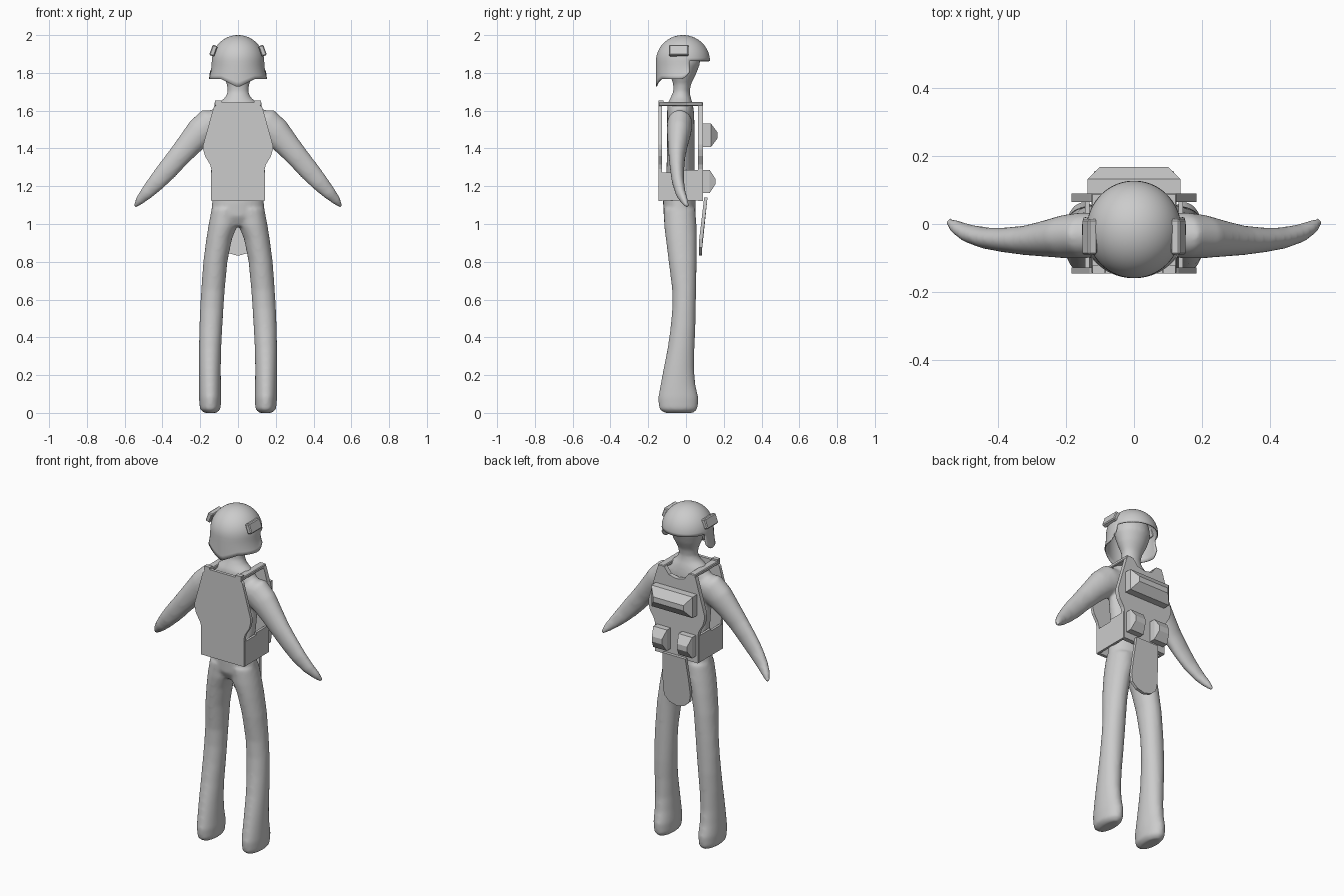
import bpy, bmesh, math
from mathutils import Vector

if "Cube" in bpy.data.objects:
    bpy.data.objects.remove(bpy.data.objects["Cube"])

grey = bpy.data.materials.new("light_grey")
grey.diffuse_color = (0.6, 0.6, 0.6, 1)
grey.use_nodes = True
grey.node_tree.nodes["Principled BSDF"].inputs["Base Color"].default_value = grey.diffuse_color


def finish(name, bm, smooth=None, bevel=0):
    bmesh.ops.recalc_face_normals(bm, faces=bm.faces)
    me = bpy.data.meshes.new(name)
    bm.to_mesh(me)
    bm.free()
    ob = bpy.data.objects.new(name, me)
    bpy.context.collection.objects.link(ob)
    me.materials.append(grey)
    if bevel:
        m = ob.modifiers.new("bevel", 'BEVEL')
        m.width, m.segments = bevel, 1
    if smooth:
        for o in bpy.context.selected_objects:
            o.select_set(False)
        ob.select_set(True)
        bpy.context.view_layer.objects.active = ob
        bpy.ops.object.shade_smooth_by_angle(angle=math.radians(smooth))
    return ob


def skin_rings(bm, rings):
    loops = [[bm.verts.new(p) for p in r] for r in rings]
    n = len(loops[0])
    for a, b in zip(loops, loops[1:]):
        for i in range(n):
            j = (i + 1) % n
            bm.faces.new((a[i], a[j], b[j], b[i]))
    bm.faces.new(loops[0])
    bm.faces.new(loops[-1])


def flat_loft(bm, rows, n=28):
    """Horizontal ellipses from rows of (z, x0, x1, y0, y1)."""
    rings = []
    for z, x0, x1, y0, y1 in rows:
        rings.append([((x0 + x1) / 2 + (x1 - x0) / 2 * math.cos(t * math.tau / n),
                       (y0 + y1) / 2 + (y1 - y0) / 2 * math.sin(t * math.tau / n), z)
                      for t in range(n)])
    skin_rings(bm, rings)


def tube(bm, rows, side, n=24):
    """Ellipses square to a path, rows of (x, y, z, radius, y_radius)."""
    pts = [Vector((side * r[0], r[1], r[2])) for r in rows]
    rings = []
    for i, r in enumerate(rows):
        t = (pts[min(i + 1, len(pts) - 1)] - pts[max(i - 1, 0)]).normalized()
        a = t.cross(Vector((0, 1, 0))).normalized()
        b = a.cross(t)
        rings.append([pts[i] + a * r[3] * math.cos(k * math.tau / n)
                      + b * r[4] * math.sin(k * math.tau / n) for k in range(n)])
    skin_rings(bm, rings)


# Body: head, torso, legs and arms fused into one smooth skin
bm = bmesh.new()
flat_loft(bm, [(z, -x, x, a, b) for z, x, a, b in (
    (0.99, .10, -.09, .04), (1.04, .143, -.118, .052), (1.12, .137, -.122, .052),
    (1.25, .125, -.105, .045), (1.40, .140, -.100, .045), (1.53, .150, -.100, .045),
    (1.60, .140, -.100, .042), (1.64, .105, -.097, .035), (1.67, .068, -.082, .025),
    (1.70, .055, -.068, .020), (1.74, .060, -.068, .027), (1.79, .083, -.085, .052),
    (1.85, .102, -.105, .075), (1.91, .095, -.10, .07), (1.96, .05, -.06, .03))])
leg = ((0, .112, .180, -.115, .040), (.02, .092, .202, -.143, .062),
       (.08, .088, .207, -.148, .066), (.15, .090, .207, -.135, .050),
       (.23, .091, .207, -.120, .043), (.34, .089, .207, -.098, .045),
       (.45, .083, .205, -.082, .050), (.55, .077, .201, -.073, .052),
       (.65, .070, .195, -.073, .054), (.80, .056, .184, -.092, .056),
       (.92, .032, .168, -.107, .056), (.99, .004, .157, -.116, .056),
       (1.08, -.01, .140, -.118, .050))
arm = ((.09, -.03, 1.55, .055, .060), (.145, -.033, 1.528, .088, .068),
       (.20, -.037, 1.485, .080, .064), (.255, -.043, 1.425, .068, .054),
       (.315, -.048, 1.355, .060, .044), (.375, -.047, 1.285, .055, .037),
       (.43, -.042, 1.222, .048, .032), (.485, -.028, 1.162, .036, .027),
       (.52, -.010, 1.125, .025, .021), (.546, .008, 1.092, .010, .012))
for s in (1, -1):
    flat_loft(bm, [(z, s * a, s * b, c, d) for z, a, b, c, d in leg])
    tube(bm, arm, s)
body = finish("body", bm)
m = body.modifiers.new("fuse", 'REMESH')
m.mode, m.voxel_size, m.use_smooth_shade = 'VOXEL', 0.009, True
m = body.modifiers.new("soften", 'SMOOTH')
m.factor, m.iterations = 0.5, 10

# Helmet: dome with a flared guard that wraps the low side
bm = bmesh.new()
N, D, S = 64, 12, 5
grid = []
for i in range(N):
    a = (i + .5) * math.tau / N
    c, s = math.cos(a), math.sin(a)
    col = [bm.verts.new((.139 * c * math.cos(e), -.016 + .143 * s * math.cos(e),
                         1.862 + .138 * math.sin(e)))
           for e in [math.radians(86 * (1 - k / D)) for k in range(D + 1)]]
    y = -.016 + .143 * s
    if y < .028:
        low = 1.768 - .045 * max(0, 1 - abs(c) / .6) * (s < 0)
        low += .04 * max(0, (y + .03) / .05) ** 2
        for k in range(1, S + 1):
            t = k / S
            col.append(bm.verts.new((.139 * c * (1 + .10 * t * t), y,
                                     1.862 + (low - 1.862) * t)))
    grid.append(col)
for i in range(N):
    p, q = grid[i], grid[(i + 1) % N]
    for k in range(min(len(p), len(q)) - 1):
        bm.faces.new((p[k], p[k + 1], q[k + 1], q[k]))
bm.faces.new([c[0] for c in grid])
helmet = finish("helmet", bm, 40)
m = helmet.modifiers.new("shell", 'SOLIDIFY')
m.thickness, m.offset = 0.006, -1


def plate(name, half, y0, y1):
    """Mirrored outline of (x, z) points, extruded in y."""
    pts = list(half) + [(-x, z) for x, z in reversed(half) if x > 0]
    bm = bmesh.new()
    skin_rings(bm, [[(x, y, z) for x, z in pts] for y in (y0, y1)])
    return finish(name, bm)


def box(name, x, y, z, bevel=0):
    bm = bmesh.new()
    bmesh.ops.create_cube(bm, size=1)
    for v in bm.verts:
        v.co = [r[0] + (c + .5) * (r[1] - r[0]) for c, r in zip(v.co, (x, y, z))]
    return finish(name, bm, bevel=bevel)


def pouch(name, xc, w, z0, z1, y0, y1, y2, inset):
    """Block whose outer face is a narrow ridge, chamfered on every side."""
    bm = bmesh.new()
    zm, h = (z0 + z1) / 2, (z1 - z0) / 2
    skin_rings(bm, [[(xc + sx * a, y, zm + sz * b)
                     for sx, sz in ((-1, -1), (1, -1), (1, 1), (-1, 1))]
                    for y, a, b in ((y0, w, h), (y1, w, h), (y2, w - inset, h * .25))])
    return finish(name, bm)


# Vest plates
sides = [(.184, 1.42), (.184, 1.395), (.175, 1.36), (.148, 1.315), (.141, 1.29), (.141, 1.123)]
plate("rear_plate", [(0, 1.642), (.105, 1.642), (.13, 1.615)] + sides, -.145, -.127)
plate("pouch_plate", [(0, 1.59), (.05, 1.60), (.08, 1.64), (.12, 1.64), (.13, 1.61)] + sides,
      .064, .090)

# Big upper pouch and two lower pouches
pouch("upper_pouch", 0, .136, 1.407, 1.532, .088, .132, .167, .036)
for s in (1, -1):
    pouch("lower_pouch", s * .083, .045, 1.163, 1.287, .088, .125, .155, .012)
    # Straps, waist wraps and helmet side blocks
    box("shoulder_strap", sorted((s * .082, s * .125)), (-.145, .09), (1.625, 1.645), .004)
    box("strap_end", sorted((s * .085, s * .122)), (-.145, -.12), (1.64, 1.655))
    box("waist_wrap", sorted((s * .130, s * .144)), (-.14, -.03), (1.125, 1.272))
    box("waist_wrap_end", sorted((s * .130, s * .144)), (-.03, .085), (1.125, 1.285))
    block = box("helmet_block", (-.014, .014), (-.052, .052), (-.029, .029), .005)
    block.location = (s * .130, -.038, 1.918)
    block.rotation_euler = (0, -s * math.radians(20), 0)

# Hanging flap: tapered tongue leaning toward the body
half = [(0, 1.14, .102), (.075, 1.14, .102), (.085, 1.02, .088), (.09, .92, .076),
        (.082, .875, .074), (.05, .845, .074), (0, .832, .074)]
outline = half + [(-x, z, y) for x, z, y in reversed(half) if x > 0]
bm = bmesh.new()
skin_rings(bm, [[(x, y + d, z) for x, z, y in outline] for d in (-.006, .012)])
finish("hanging_flap", bm)
